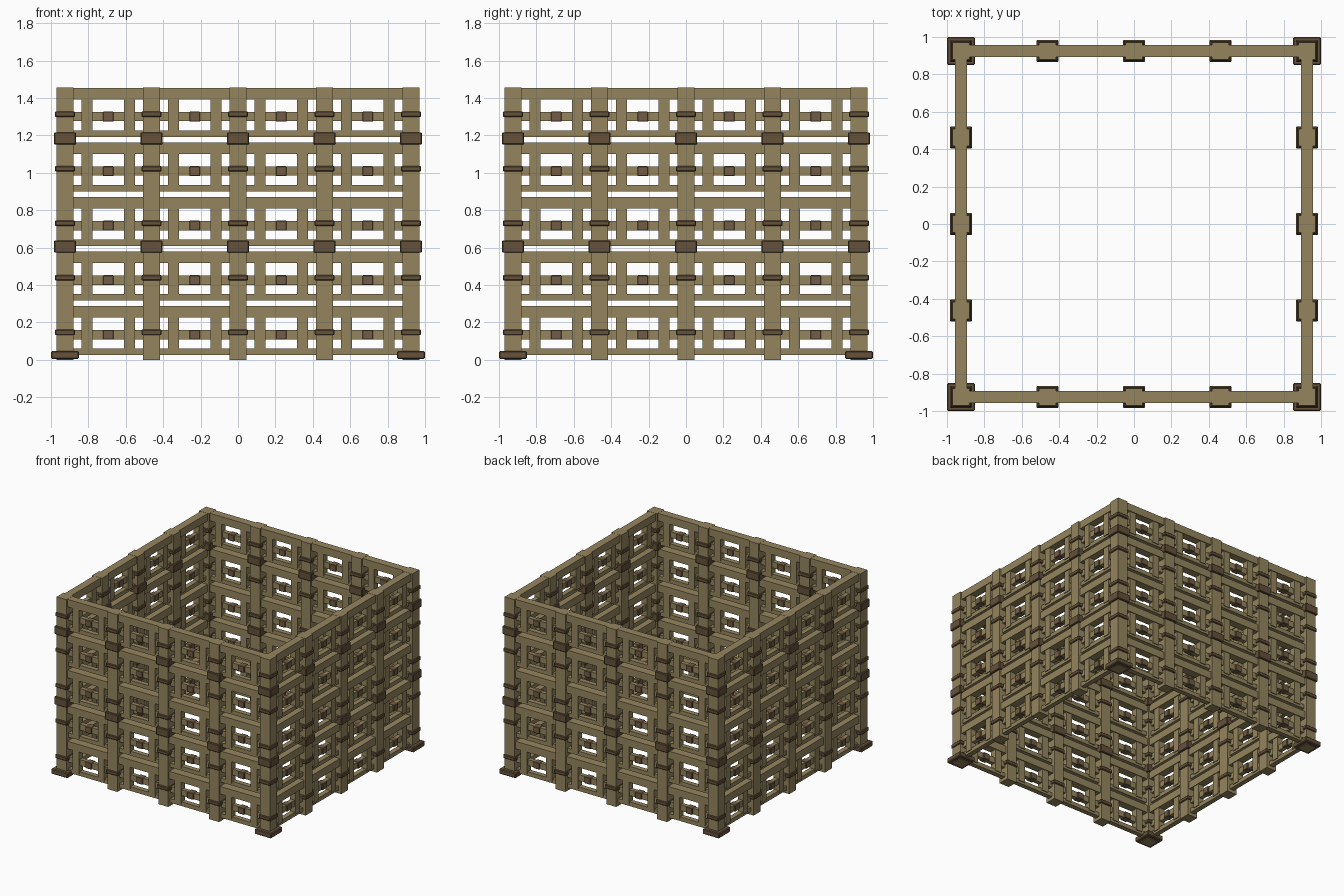
import bpy, bmesh, math
from mathutils import Matrix, Vector

if "Cube" in bpy.data.objects:
    bpy.data.objects.remove(bpy.data.objects["Cube"])


def material(name, rgb):
    m = bpy.data.materials.new(name)
    m.diffuse_color = (*rgb, 1)
    m.use_nodes = True
    m.node_tree.nodes["Principled BSDF"].inputs["Base Color"].default_value = m.diffuse_color
    return m


TAN = material("weathered_wood", (0.30, 0.235, 0.113))
DARK = material("dark_wood", (0.13, 0.083, 0.043))
BROWN = material("brown_wood", (0.165, 0.108, 0.058))

R = 0.925                       # distance of each wall from the centre
STEP = 0.2915                   # height of one tier
BAY = R / 2                     # post spacing
WALLS = [Matrix.Rotation(i * math.pi / 2, 4, 'Z') for i in range(4)]
TIERS = [i * STEP for i in range(5)]
POSTS = [-R, -BAY, 0, BAY]      # the fourth corner belongs to the next wall
BAYS = [(i - 1.5) * BAY for i in range(4)]


def wall_boxes(name, mat, boxes, bevel=0.0):
    """Boxes (x, z_low, z_high, width, depth) on the front wall, turned onto all four."""
    bm = bmesh.new()
    for turn in WALLS:
        for x, z0, z1, w, d in boxes:
            place = Matrix.Translation(Vector((x, -R, (z0 + z1) / 2)))
            size = Matrix.Diagonal((w, d, z1 - z0, 1))
            bmesh.ops.create_cube(bm, size=1, matrix=turn @ place @ size)
    me = bpy.data.meshes.new(name)
    bm.to_mesh(me)
    bm.free()
    me.materials.append(mat)
    ob = bpy.data.objects.new(name, me)
    bpy.context.collection.objects.link(ob)
    if bevel:
        mod = ob.modifiers.new("chamfer", 'BEVEL')
        mod.width = bevel
        mod.segments = 1
    return ob


# Upright posts
wall_boxes("posts", TAN, [(x, 0, 1.455, 0.09, 0.09) for x in POSTS])

# Corner feet
wall_boxes("corner_feet", DARK, [(-R, 0.005, 0.047, 0.15, 0.15)], 0.006)

# Thin bands around the posts on every tier
wall_boxes("thin_bands", DARK,
           [(x, t + 0.132, t + 0.163, 0.108, 0.108) for x in POSTS for t in TIERS], 0.005)

# Thick collars around the posts
wall_boxes("thick_collars", DARK,
           [(x, z, z + 0.065, 0.118, 0.118) for x in POSTS for z in (0.573, 1.152)], 0.005)

# Horizontal rails of every tier
L = 2 * R - 0.05
wall_boxes("top_rails", TAN, [(0, t + 0.226, t + 0.288, L, 0.064) for t in TIERS])
wall_boxes("middle_rails", TAN, [(0, t + 0.11, t + 0.159, L, 0.034) for t in TIERS])
wall_boxes("bottom_rails", TAN, [(0, t + 0.026, t + 0.06, L, 0.04) for t in TIERS])

# Pairs of short vertical slats in every bay
wall_boxes("slats", TAN,
           [(b + s * 0.114, t + 0.044, t + 0.24, 0.058, 0.052)
            for b in BAYS for s in (-1, 1) for t in TIERS])

# Small blocks at the middle of every bay
wall_boxes("centre_blocks", BROWN,
           [(b, t + 0.108, t + 0.161, 0.056, 0.056) for b in BAYS for t in TIERS], 0.003)
